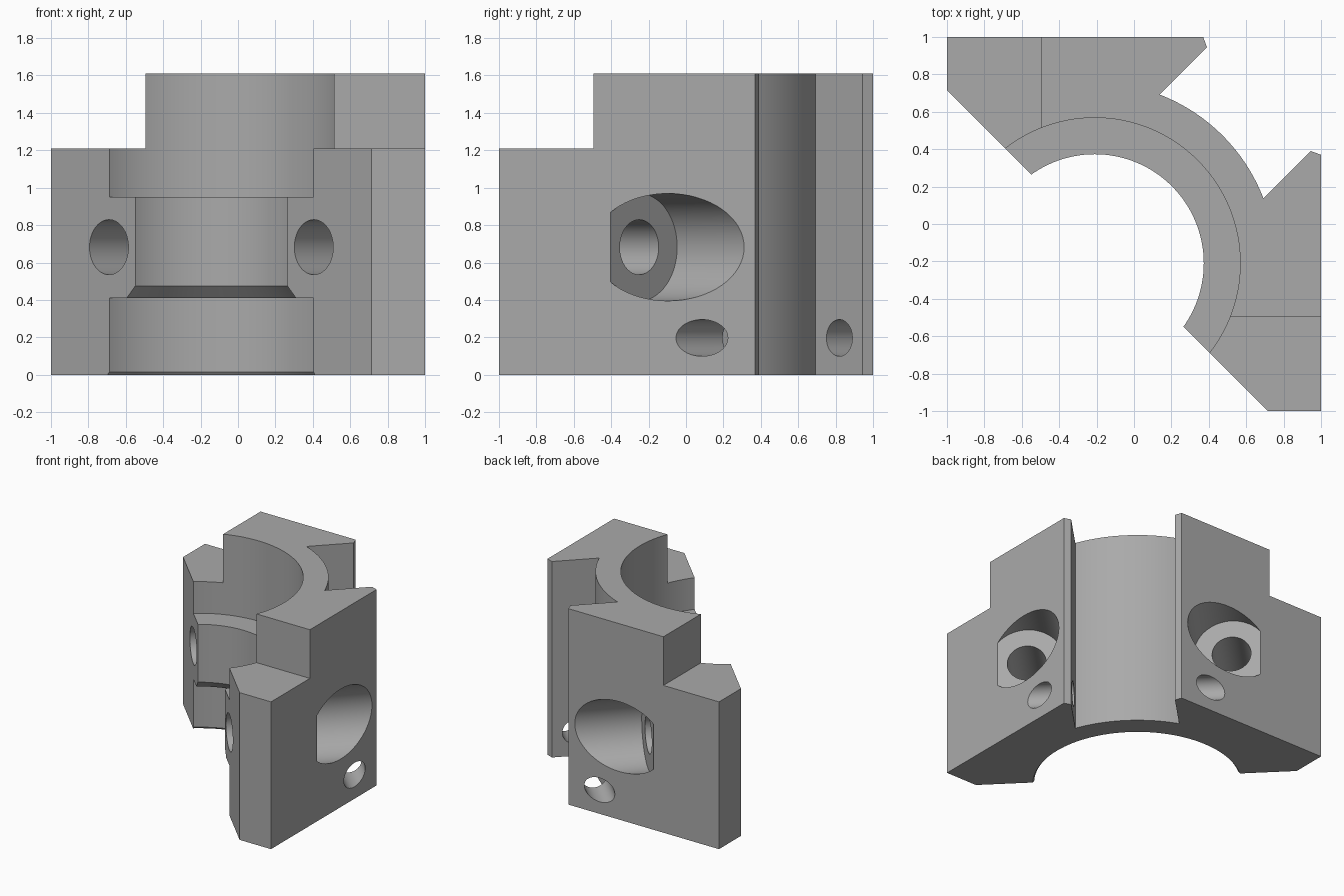
import bpy, bmesh
from math import atan2, cos, sin, pi, sqrt
from mathutils import Vector

if "Cube" in bpy.data.objects:
    bpy.data.objects.remove(bpy.data.objects["Cube"])

HEIGHT = 1.61
CENTRE = -0.21      # bore axis sits at (CENTRE, CENTRE)
D = 1 / sqrt(2)

grey = bpy.data.materials.new("plain grey")
grey.use_nodes = True
colour = (0.4, 0.4, 0.4, 1)
grey.diffuse_color = colour
grey.node_tree.nodes["Principled BSDF"].inputs["Base Color"].default_value = colour


def finish(name, bm):
    bmesh.ops.recalc_face_normals(bm, faces=bm.faces)
    mesh = bpy.data.meshes.new(name)
    bm.to_mesh(mesh)
    bm.free()
    obj = bpy.data.objects.new(name, mesh)
    mesh.materials.append(grey)
    bpy.context.collection.objects.link(obj)
    return obj


def prism(name, outline, z0, z1):
    bm = bmesh.new()
    face = bm.faces.new([bm.verts.new((x, y, z0)) for x, y in outline])
    top = bmesh.ops.extrude_face_region(bm, geom=[face])["geom"]
    bmesh.ops.translate(bm, vec=(0, 0, z1 - z0),
                        verts=[v for v in top if isinstance(v, bmesh.types.BMVert)])
    return finish(name, bm)


def lathe(name, profile, steps=128):
    """Closed solid turned about the bore axis."""
    bm = bmesh.new()
    rings = [[bm.verts.new((CENTRE + r * cos(2 * pi * i / steps),
                            CENTRE + r * sin(2 * pi * i / steps), z))
              for i in range(steps)] for r, z in profile]
    for a, b in zip(rings, rings[1:]):
        for i in range(steps):
            j = (i + 1) % steps
            bm.faces.new((a[i], a[j], b[j], b[i]))
    bm.faces.new(rings[0])
    bm.faces.new(rings[-1])
    return finish(name, bm)


def drill(name, start, end, radius):
    start, end = Vector(start), Vector(end)
    axis = end - start
    matrix = axis.to_track_quat('Z', 'Y').to_matrix().to_4x4()
    matrix.translation = (start + end) / 2
    bm = bmesh.new()
    bmesh.ops.create_cone(bm, cap_ends=True, segments=64, radius1=radius,
                          radius2=radius, depth=axis.length, matrix=matrix)
    return finish(name, bm)


def swap(p):
    """Mirror a point across the diagonal symmetry plane."""
    return (p[1], p[0], *p[2:])


# Block outline: one half, concentric outer wall, mirrored half
half = [(-1, 0.715), (-1, 1), (0.37, 1), (0.39, 0.945)]
root = Vector((0.137, 0.692))
rel = root - Vector((CENTRE, CENTRE))
a0 = atan2(rel.y, rel.x)
a1 = pi / 2 - a0
n = 32
wall = [(CENTRE + rel.length * cos(a0 + (a1 - a0) * i / n),
         CENTRE + rel.length * sin(a0 + (a1 - a0) * i / n)) for i in range(n + 1)]
block = prism("clamp_block", half + wall + [swap(p) for p in reversed(half)], 0, HEIGHT)

# Stepped bore with a chamfered lower shoulder
cutters = [lathe("bore_cutter", [
    (0.79, -0.1), (0.79, 0), (0.778, 0.015), (0.778, 0.41), (0.647, 0.41),
    (0.583, 0.475), (0.583, 0.95), (0.778, 0.95), (0.778, HEIGHT + 0.1)])]

# Lowered ends of both arms
step = [(-1.2, -1.2), (-0.495, -1.2), (-0.495, 1.2), (-1.2, 1.2)]
cutters += [prism("left_step_cutter", step, 1.21, 1.8),
            prism("right_step_cutter", [swap(p) for p in step], 1.21, 1.8)]

# Bolt holes, counterbores and cross pin holes, one of each per arm
for side, place in (("left", lambda p: p), ("right", swap)):
    def along(t):
        return place((0.405 + t * D, -0.69 + t * D, 0.682))
    seat = 0.44 / D
    cutters.append(drill(side + "_bolt_cutter", along(-0.2), along(seat + 0.1), 0.147))
    cutters.append(drill(side + "_counterbore_cutter", along(seat), along(2), 0.287))
    cutters.append(drill(side + "_pin_cutter", place((0.64, 0.445, 0.197)),
                         place((1.3, -0.215, 0.197)), 0.098))

# Cut everything from the block
bpy.ops.object.select_all(action='DESELECT')
bpy.context.view_layer.objects.active = block
block.select_set(True)
for cutter in cutters:
    cutter.hide_render = True
    mod = block.modifiers.new(cutter.name, 'BOOLEAN')
    mod.operation = 'DIFFERENCE'
    mod.solver = 'EXACT'
    mod.object = cutter
    bpy.ops.object.modifier_apply(modifier=mod.name)
for cutter in cutters:
    bpy.data.objects.remove(cutter)

bpy.ops.object.shade_smooth_by_angle(angle=pi / 9)
